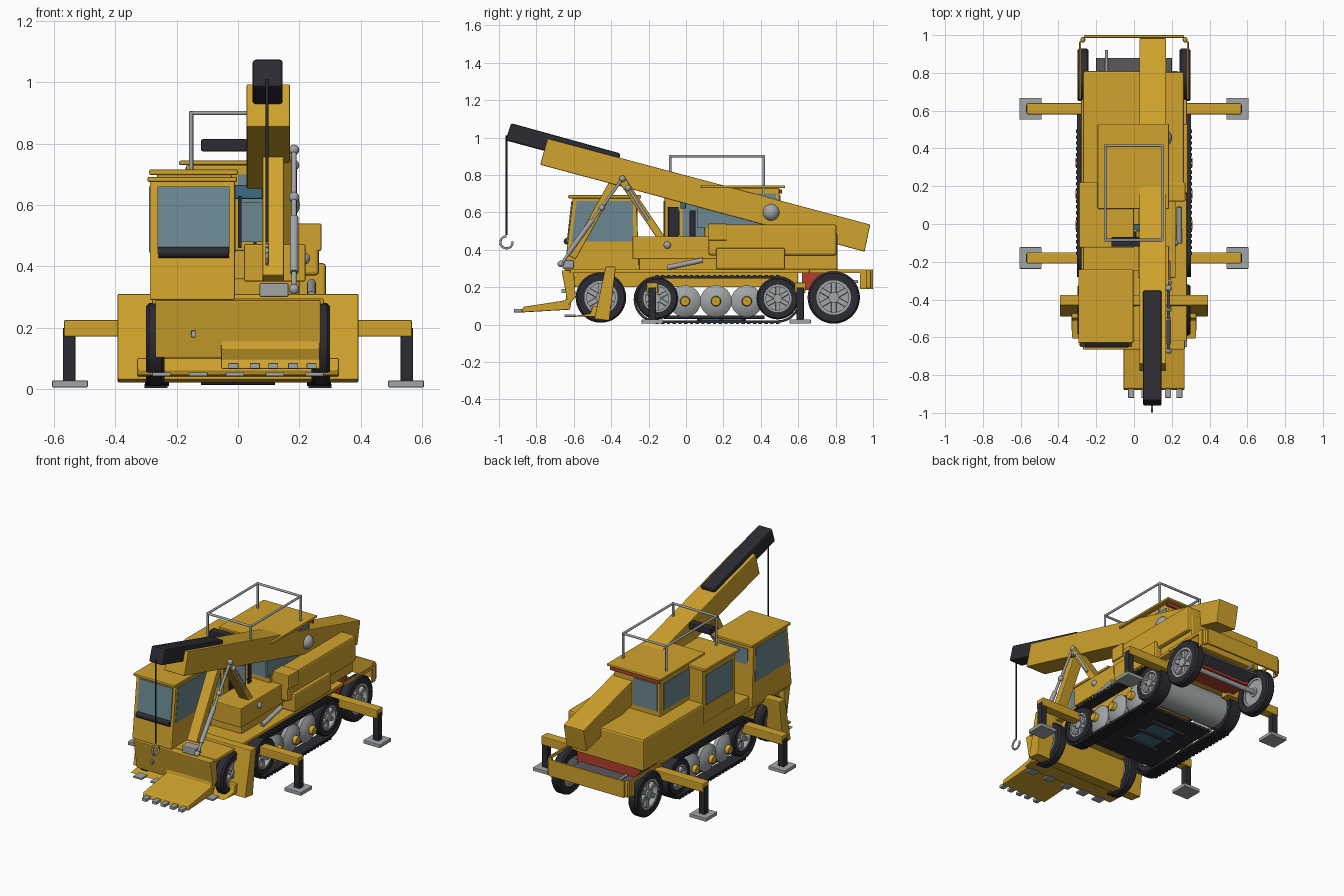
import bpy, bmesh, math
from mathutils import Vector

if "Cube" in bpy.data.objects:
    bpy.data.objects.remove(bpy.data.objects["Cube"])


def mat(name, r, g, b):
    m = bpy.data.materials.new(name)
    m.diffuse_color = (r, g, b, 1)
    m.use_nodes = True
    m.node_tree.nodes["Principled BSDF"].inputs["Base Color"].default_value = m.diffuse_color
    return m


YEL = mat("machine_yellow", 0.64, 0.37, 0.026)
DARK = mat("rubber_black", 0.024, 0.024, 0.032)
GREY = mat("steel_grey", 0.36, 0.38, 0.39)
GLASS = mat("window_glass", 0.15, 0.25, 0.29)
BLUE = mat("seat_blue", 0.05, 0.15, 0.23)
RED = mat("signal_red", 0.45, 0.05, 0.025)
IRON = mat("floor_grey", 0.10, 0.10, 0.11)


def finish(name, bm, m, bevel=0, smooth=False):
    bmesh.ops.recalc_face_normals(bm, faces=bm.faces)
    me = bpy.data.meshes.new(name)
    bm.to_mesh(me)
    bm.free()
    me.materials.append(m)
    if smooth:
        for p in me.polygons:
            p.use_smooth = True
        me.set_sharp_from_angle(angle=math.radians(35))
    ob = bpy.data.objects.new(name, me)
    bpy.context.collection.objects.link(ob)
    if bevel:
        b = ob.modifiers.new("bevel", "BEVEL")
        b.width, b.segments = bevel, 2
    return ob


def prism(name, m, pts, x0, x1, bevel=0.005):
    # side profile of (y, z) points extruded along x
    bm = bmesh.new()
    a = [bm.verts.new((x0, y, z)) for y, z in pts]
    b = [bm.verts.new((x1, y, z)) for y, z in pts]
    bm.faces.new(a)
    bm.faces.new(b)
    for i in range(len(pts)):
        j = (i + 1) % len(pts)
        bm.faces.new((a[i], a[j], b[j], b[i]))
    return finish(name, bm, m, bevel)


def box(name, m, x0, x1, y0, y1, z0, z1, bevel=0.005):
    return prism(name, m, [(y0, z0), (y1, z0), (y1, z1), (y0, z1)], x0, x1, bevel)


def bar(name, m, x0, x1, a, b, w):
    # flat beam between two (y, z) points
    a, b = Vector(a), Vector(b)
    d = (b - a).normalized()
    n = Vector((-d.y, d.x)) * w / 2
    return prism(name, m, [a - n, b - n, b + n, a + n], x0, x1)


def rod(name, m, a, b, r, seg=16):
    a, b = Vector(a), Vector(b)
    bm = bmesh.new()
    bmesh.ops.create_cone(bm, cap_ends=True, segments=seg, radius1=r, radius2=r, depth=(b - a).length)
    q = Vector((0, 0, 1)).rotation_difference(b - a)
    for v in bm.verts:
        v.co = q @ v.co + (a + b) / 2
    return finish(name, bm, m, 0, True)


def ball(name, m, c, r):
    bm = bmesh.new()
    bmesh.ops.create_uvsphere(bm, u_segments=20, v_segments=12, radius=r)
    bmesh.ops.translate(bm, verts=bm.verts, vec=c)
    return finish(name, bm, m, 0, True)


def lathe(name, m, prof, y, z, s=1, seg=40):
    # closed (x, radius) profile turned around an axis along x
    bm = bmesh.new()
    rings = []
    for i in range(seg):
        t = 2 * math.pi * i / seg
        rings.append([bm.verts.new((s * x, y + r * math.cos(t), z + r * math.sin(t))) for x, r in prof])
    for i in range(seg):
        p, q = rings[i], rings[(i + 1) % seg]
        for j in range(len(prof)):
            k = (j + 1) % len(prof)
            bm.faces.new((p[j], p[k], q[k], q[j]))
    return finish(name, bm, m, 0, True)


def wheel(name, y, z, r, s):
    lathe(name + "_tyre", DARK, [(.24, .66 * r), (.24, .93 * r), (.25, r), (.29, r), (.30, .93 * r), (.30, .66 * r)], y, z, s)
    lathe(name + "_rim", GREY, [(.25, .56 * r), (.25, .68 * r), (.298, .68 * r), (.298, .56 * r)], y, z, s)
    lathe(name + "_disc", GREY, [(.255, .001), (.255, .6 * r), (.265, .6 * r), (.265, .001)], y, z, s)
    lathe(name + "_hub", GREY, [(.25, .001), (.25, .2 * r), (.298, .2 * r), (.298, .001)], y, z, s, 20)
    for i in range(6):
        t = math.pi * (i / 3 + 1 / 6)
        c, n = math.cos(t), math.sin(t)
        bar(name + "_spoke", GREY, s * .262, s * .288, (y + .1 * r * c, z + .1 * r * n), (y + .62 * r * c, z + .62 * r * n), .2 * r)


# running gear on both sides
for s, side in ((1, "right"), (-1, "left")):
    wheel(side + "_front_wheel", -.455, .145, .135, s)
    wheel(side + "_rear_wheel", .79, .145, .14, s)
    wheel(side + "_drive_wheel", -.155, .14, .112, s)
    wheel(side + "_idler_wheel", .49, .14, .112, s)
    for y in (-.005, .16, .325):
        lathe(side + "_road_wheel", GREY, [(.24, .001), (.24, .085), (.262, .085), (.275, .065), (.287, .035), (.289, .001)], y, .125, s)
        lathe(side + "_road_hub", YEL, [(.27, .001), (.27, .028), (.302, .027), (.31, .023), (.31, .001)], y, .125, s, 20)
    # track belt loop and cleats
    def loop(r):
        a = [(-.155 + r * math.cos(t), .135 + r * math.sin(t)) for t in [math.pi * (.5 + i / 14) for i in range(15)]]
        b = [(.49 + r * math.cos(t), .135 + r * math.sin(t)) for t in [math.pi * (-.5 + i / 14) for i in range(15)]]
        return a + b
    o, n = loop(.125), loop(.112)
    bm = bmesh.new()
    rows = [[bm.verts.new((s * x, *p)) for x, p in ((.225, a), (.303, a), (.303, b), (.225, b))] for a, b in zip(o, n)]
    for i, p in enumerate(rows):
        q = rows[(i + 1) % len(rows)]
        for j in range(4):
            bm.faces.new((p[j], p[(j + 1) % 4], q[(j + 1) % 4], q[j]))
    finish(side + "_track_belt", bm, DARK)
    for i in range(22):
        y = -.155 + .645 * i / 21
        box(side + "_cleat_bottom", DARK, s * .23, s * .306, y - .009, y + .009, .003, .016, 0)
        box(side + "_cleat_top", DARK, s * .23, s * .306, y - .009, y + .009, .25, .266, 0)
    # outriggers
    for y in (-.18, .61):
        box(side + "_outrigger_arm", YEL, s * .18, s * .568, y - .03, y + .03, .17, .225)
        box(side + "_outrigger_leg", DARK, s * .53, s * .572, y - .02, y + .02, .025, .2)
        box(side + "_outrigger_foot", GREY, s * .49, s * .607, y - .057, y + .057, .005, .027, .003)
    # rear frame side rail and cheek
    box(side + "_rear_rail", YEL, s * .28, s * .29, .66, .96, .275, .295, .002)
    box(side + "_rear_cheek", YEL, s * .28, s * .29, .93, .965, .19, .295, .002)
    box(side + "_rear_corner", YEL, s * .258, s * .284, .96, .99, .19, .295, .012)

# chassis
box("chassis", YEL, -.235, .235, -.62, .6, .2, .29)
box("deck", YEL, -.28, .28, -.62, .66, .275, .295)
box("belly_plate", DARK, -.23, .23, -.12, .42, .03, .05)
box("belly_engine", BLUE, -.08, .08, .08, .3, .022, .04, .002)
for y in (.07, .19, .31):
    rod("belly_crossbar", DARK, (-.12, y, .024), (.12, y, .024), .012)
rod("belly_drum", GREY, (-.225, .48, .14), (.225, .48, .14), .1, 32)
rod("rear_axle", GREY, (-.25, .79, .145), (.25, .79, .145), .015)
rod("front_axle", GREY, (-.25, -.455, .145), (.25, -.455, .145), .02)
box("rear_bumper", YEL, -.265, .265, .985, 1.0, .19, .295)
box("rear_floor", IRON, -.2, .2, .74, .88, .2, .215, .002)
box("rear_red_bar", RED, -.225, .225, .62, .775, .185, .288)
rod("tail_pipe", GREY, (-.145, .8, .23), (-.145, .92, .23), .008)
prism("front_bumper", YEL, [(-.665, .29), (-.6, .29), (-.59, .15), (-.63, .1)], -.27, .27)
box("front_latch", GREY, -.153, -.138, -.665, -.62, .168, .19, .002)

# dozer blade and the two buckets
prism("dozer_blade", YEL, [(-.49, .03), (-.41, .02), (-.375, .31), (-.43, .31)], -.393, .393)
prism("low_bucket", YEL, [(-.61, .045), (-.47, .04), (-.46, .1), (-.5, .1), (-.51, .06)], -.33, .33)
for x in (-.25, -.13, -.01, .12, .25):
    box("low_bucket_tooth", GREY, x - .03, x + .03, -.65, -.59, .042, .054, .002)
prism("digger_bucket", YEL, [(-.88, .065), (-.62, .08), (-.6, .2), (-.63, .2), (-.645, .13), (-.87, .095)], -.055, .268)
for x in (-.015, .055, .115, .18, .24):
    box("digger_tooth", GREY, x - .016, x + .016, -.92, -.86, .066, .084, .002)

# front cab
prism("front_cab", YEL, [(-.65, .29), (-.605, .68), (-.265, .68), (-.25, .29)], -.288, -.01)
box("front_cab_roof", YEL, -.295, -.003, -.63, -.24, .675, .692)
prism("front_windscreen", GLASS, [(-.638, .44), (-.613, .66), (-.606, .66), (-.631, .44)], -.262, -.028, 0)
rod("windscreen_bar", DARK, (-.26, -.636, .445), (-.03, -.636, .445), .018)
for x in (-.29, -.014):
    prism("cab_side_window", GLASS, [(-.612, .445), (-.585, .66), (-.285, .66), (-.28, .445)], x, x + .006, 0)
box("cab_rear_window", GLASS, -.25, -.05, -.268, -.26, .46, .65, 0)

# main body with side boxes
box("main_body", YEL, -.27, .2, -.25, .81, .29, .36)
box("rear_hood", YEL, -.27, .24, .2, .81, .29, .49, .012)
box("tool_box", YEL, .02, .22, -.285, .225, .35, .472)
box("tank_box", YEL, .1, .265, .12, .805, .37, .535, .012)
box("side_step_box", YEL, .1, .287, .16, .53, .295, .41, .01)
box("latch_box", YEL, .15, .272, .12, .22, .45, .54)
rod("side_damper", GREY, (.24, -.1, .305), (.24, .09, .345), .014)
ball("tool_box_knob", GREY, (.215, -.1, .425), .02)

# left cabin with operator place beside it
box("left_cabin", YEL, -.265, -.02, -.115, .215, .3, .7)
box("left_cabin_roof", YEL, -.29, 0, -.125, .22, .698, .716)
box("left_cabin_window", GLASS, -.27, -.262, -.08, .18, .47, .66, 0)
box("left_cabin_windscreen", GLASS, -.24, -.04, -.12, -.112, .47, .66, 0)
box("left_cabin_inner_window", GLASS, -.022, -.014, -.02, .18, .47, .66, 0)
box("operator_headrest", BLUE, -.02, .08, -.03, .0, .62, .665)
box("operator_screen", GLASS, .01, .08, -.04, -.032, .48, .61, 0)
box("screen_post", DARK, .0, .012, -.095, -.04, .46, .63, .002)
box("control_lever", DARK, .05, .06, .02, .05, .47, .61, .002)

# middle cabin
box("middle_cabin", YEL, -.17, .155, .1, .5, .45, .73)
box("middle_cabin_roof", YEL, -.192, .185, .08, .53, .73, .745)
box("middle_left_window", GLASS, -.174, -.167, .14, .47, .52, .69, 0)
box("middle_right_window", GLASS, .152, .16, .06, .48, .52, .7, 0)
box("middle_rear_window", GLASS, -.15, .02, .496, .504, .52, .69, 0)
box("middle_front_window", GLASS, .0, .15, .096, .104, .5, .7, 0)
box("red_stripe", RED, -.172, .175, .498, .512, .7, .722, .002)

# roof rack
c = [(-.153, -.085), (.15, -.085), (.15, .415), (-.153, .415)]
for i in range(4):
    a, b = c[i], c[(i + 1) % 4]
    rod("rack_rail", GREY, (*a, .9), (*b, .9), .007)
    rod("rack_post", GREY, (*a, .7), (*a, .905), .007)

# boom with hook
prism("boom", YEL, [(-.78, .855), (-.74, .995), (.985, .535), (.955, .39)], .028, .17)
prism("boom_extension", DARK, [(-.965, .985), (-.935, 1.077), (-.35, .915), (-.37, .825)], .048, .146, .01)
box("boom_side_box", DARK, -.12, .03, -.12, -.07, .775, .815)
ball("boom_pivot", GREY, (.155, .455, .6), .047)
rod("hoist_cable", DARK, (.095, -.96, .48), (.095, -.96, 1.01), .005)
hk = [(-.96 + .033 * math.cos(t), .44 + .033 * math.sin(t)) for t in [math.radians(90 + 28 * i) for i in range(11)]]
for p, q in zip(hk, hk[1:]):
    rod("hook", GREY, (.095, *p), (.095, *q), .006)

# boom struts and hydraulic rams
bar("front_strut", YEL, .08, .15, (-.37, .79), (-.61, .36), .045)
bar("rear_strut", YEL, .12, .185, (-.34, .77), (-.13, .46), .04)
rod("rear_ram", GREY, (.185, -.31, .73), (.185, -.2, .56), .008)
rod("front_ram", GREY, (.183, -.34, .78), (.183, -.67, .32), .008)
rod("front_ram_barrel", GREY, (.183, -.5, .56), (.183, -.63, .38), .014)
for y, z in ((-.34, .78), (-.31, .73), (-.45, .625), (-.67, .325)):
    ball("ram_joint", GREY, (.183, y, z), .017)
box("strut_base", GREY, .07, .165, -.66, -.6, .3, .345)
